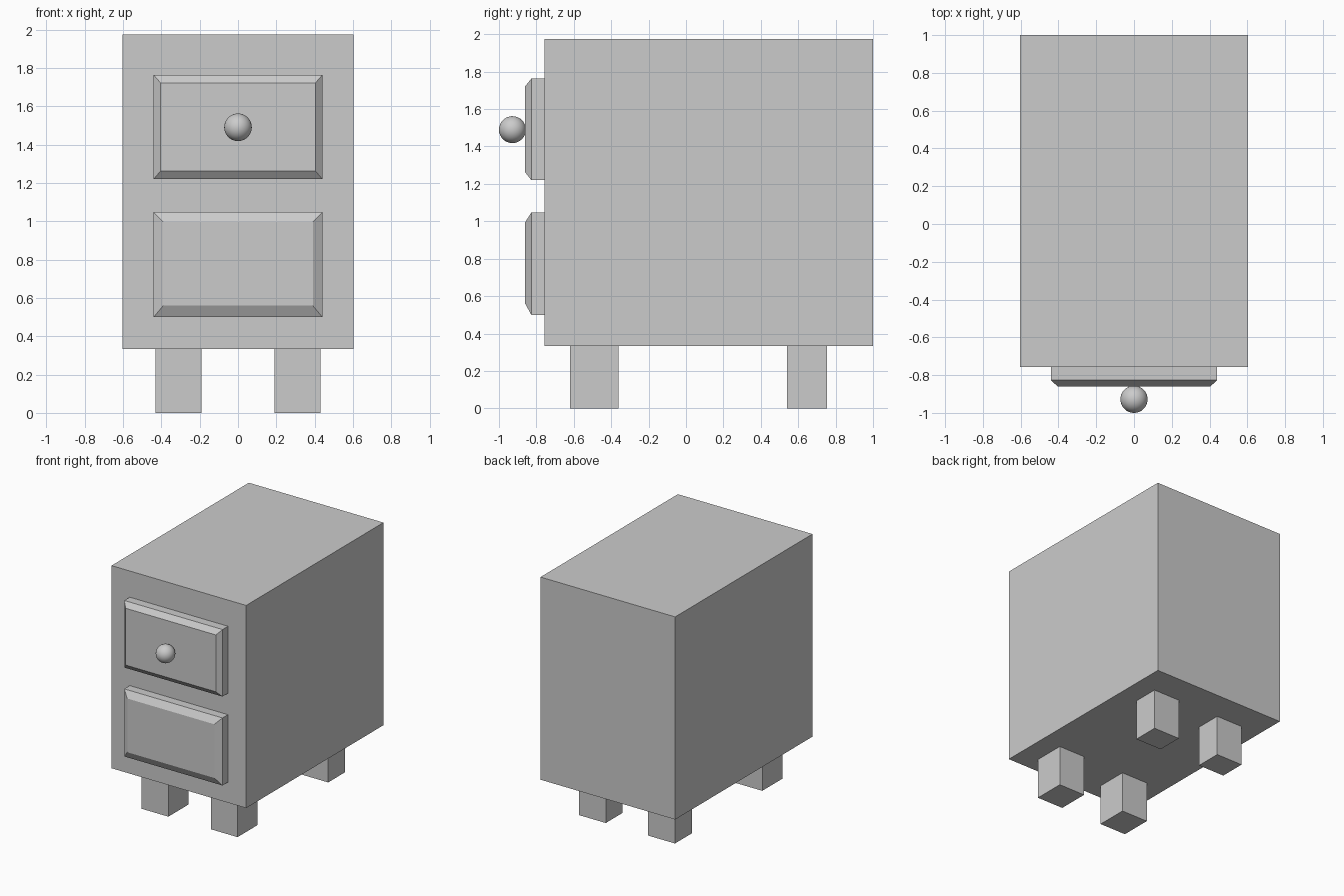
import bpy, bmesh

if "Cube" in bpy.data.objects:
    bpy.data.objects.remove(bpy.data.objects["Cube"])


def make_object(name, bm):
    bmesh.ops.recalc_face_normals(bm, faces=bm.faces)
    mesh = bpy.data.meshes.new(name)
    bm.to_mesh(mesh)
    bm.free()
    ob = bpy.data.objects.new(name, mesh)
    bpy.context.collection.objects.link(ob)
    return ob


def box(name, x, y, z):
    bm = bmesh.new()
    bmesh.ops.create_cube(bm, size=1)
    for v in bm.verts:
        v.co = [lo + (hi - lo) * (c + 0.5) for c, (lo, hi) in zip(v.co, (x, y, z))]
    return make_object(name, bm)


def drawer(name, half_w, z, inner_half_w, inner_z):
    # Three rectangular loops: back, start of chamfer, front panel
    bm = bmesh.new()
    loops = []
    for w, (z0, z1), y in ((half_w, z, -0.757),
                           (half_w, z, -0.827),
                           (inner_half_w, inner_z, -0.86)):
        loops.append([bm.verts.new((px, y, pz)) for px, pz in
                      ((-w, z0), (w, z0), (w, z1), (-w, z1))])
    for a, b in zip(loops, loops[1:]):
        for i in range(4):
            j = (i + 1) % 4
            bm.faces.new((a[i], a[j], b[j], b[i]))
    bm.faces.new(loops[0])
    bm.faces.new(loops[-1])
    return make_object(name, bm)


# Cabinet body
box("cabinet", (-0.603, 0.603), (-0.757, 1.0), (0.334, 1.975))

# Drawer fronts
drawer("upper_drawer", 0.44, (1.22, 1.763), 0.404, (1.262, 1.722))
drawer("lower_drawer", 0.44, (0.5, 1.047), 0.39, (0.56, 0.995))

# Round knob
bpy.ops.mesh.primitive_uv_sphere_add(segments=32, ring_count=16, radius=0.072,
                                     location=(0, -0.928, 1.49))
bpy.context.object.name = "knob"
bpy.ops.object.shade_smooth()

# Legs
for side, x in (("left", (-0.43, -0.19)), ("right", (0.19, 0.43))):
    box("front_leg_" + side, x, (-0.62, -0.362), (0, 0.334))
    box("back_leg_" + side, x, (0.54, 0.755), (0, 0.334))
